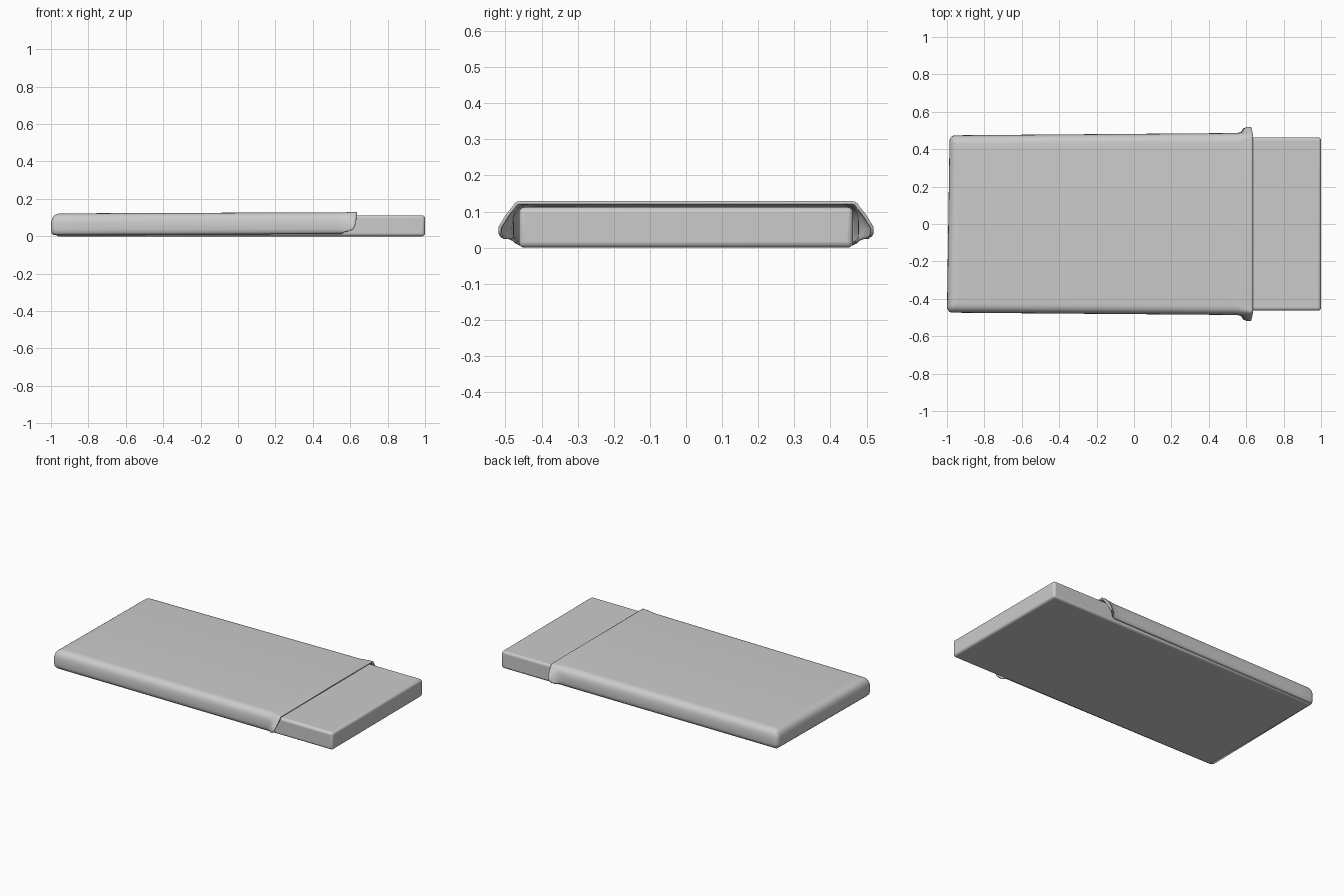
import bpy, bmesh, math

if "Cube" in bpy.data.objects:
    bpy.data.objects.remove(bpy.data.objects["Cube"])


def finish(obj, angle=40):
    bpy.ops.object.select_all(action='DESELECT')
    obj.select_set(True)
    bpy.context.view_layer.objects.active = obj
    bpy.ops.object.shade_smooth_by_angle(angle=math.radians(angle))


# Mattress: rounded slab
X0, X1, HALF_Y, TOP = -0.975, 1.0, 0.463, 0.112
bpy.ops.mesh.primitive_cube_add(size=1, location=((X0 + X1) / 2, 0, TOP / 2))
mattress = bpy.context.object
mattress.name = "mattress"
mattress.scale = (X1 - X0, 2 * HALF_Y, TOP)
bpy.ops.object.transform_apply(location=False, rotation=False, scale=True)
bev = mattress.modifiers.new("soft_edges", 'BEVEL')
bev.width = 0.016
bev.segments = 4
finish(mattress)

# Draped cover: hem-to-top profile as (inset, height)
PROFILE = [(0.013, 0.006), (0.003, 0.016), (0.0, 0.034), (0.0, 0.055), (0.001, 0.078),
           (0.006, 0.096), (0.014, 0.108), (0.026, 0.117), (0.04, 0.121), (0.055, 0.122)]
SIDE_X = [0.635, 0.625, 0.612, 0.595, 0.575, 0.55, 0.5, 0.35, 0.1, -0.2, -0.5, -0.75, -0.88]
LEFT = -0.993


def half_path(inset, z):
    """Front half of the U-shaped outline, open end to middle of closed end."""
    pts = []
    r = max(0.03 - inset * 0.4, 0.012)
    low = max(0.0, min(1.0, (0.105 - z) / 0.075))
    for x in SIDE_X:
        # hem corner flares out and is rounded back at the open end
        f = max(0.0, (x - 0.55) / 0.065)
        flare = 0.034 * min(f, 1.0) ** 2 * low
        y = 0.474 + 0.008 * (x + 1) - inset * (1 - 0.5 * min(f, 1)) + flare
        pull = 0.01 * low + (0.02 if z < 0.01 else 0.006 if z < 0.02 else 0)
        lift = 0.018 * min(f, 1.0) * low
        pts.append((x - pull * min(f, 1.0), -y, lift))
    cx, cy = LEFT + inset + r, 0.474 - inset - r
    for k in range(6):
        a = math.radians(18 * k)
        pts.append((cx - r * math.sin(a), -cy - r * math.cos(a), 0))
    pts += [(LEFT + inset, -cy * s, 0) for s in (0.75, 0.4)]
    return pts


bm = bmesh.new()
rings = []
for inset, z in PROFILE:
    half = half_path(inset, z)
    full = half + [(x, -y, l) for x, y, l in reversed(half)]
    ring = []
    for x, y, lift in full:
        zz = z + lift + 0.004 * (x + 1)
        xx = x + (0.007 * y / 0.47 if x < -0.9 else 0)
        ring.append(bm.verts.new((xx, y, zz)))
    rings.append(ring)
for a, b in zip(rings, rings[1:]):
    for i in range(len(a) - 1):
        bm.faces.new((a[i], b[i], b[i + 1], a[i + 1]))
# Flat top of the cover
top = rings[-1]
n = len(top)
for i in range(n // 2 - 1):
    bm.faces.new((top[i], top[n - 1 - i], top[n - 2 - i], top[i + 1]))
bmesh.ops.recalc_face_normals(bm, faces=bm.faces)
bm.faces.ensure_lookup_table()
if bm.faces[-1].normal.z < 0:
    bmesh.ops.reverse_faces(bm, faces=bm.faces)
mesh = bpy.data.meshes.new("cover")
bm.to_mesh(mesh)
bm.free()
cover = bpy.data.objects.new("cover", mesh)
bpy.context.collection.objects.link(cover)
sol = cover.modifiers.new("cloth_thickness", 'SOLIDIFY')
sol.thickness = 0.009
sol.offset = -1
finish(cover, 50)
